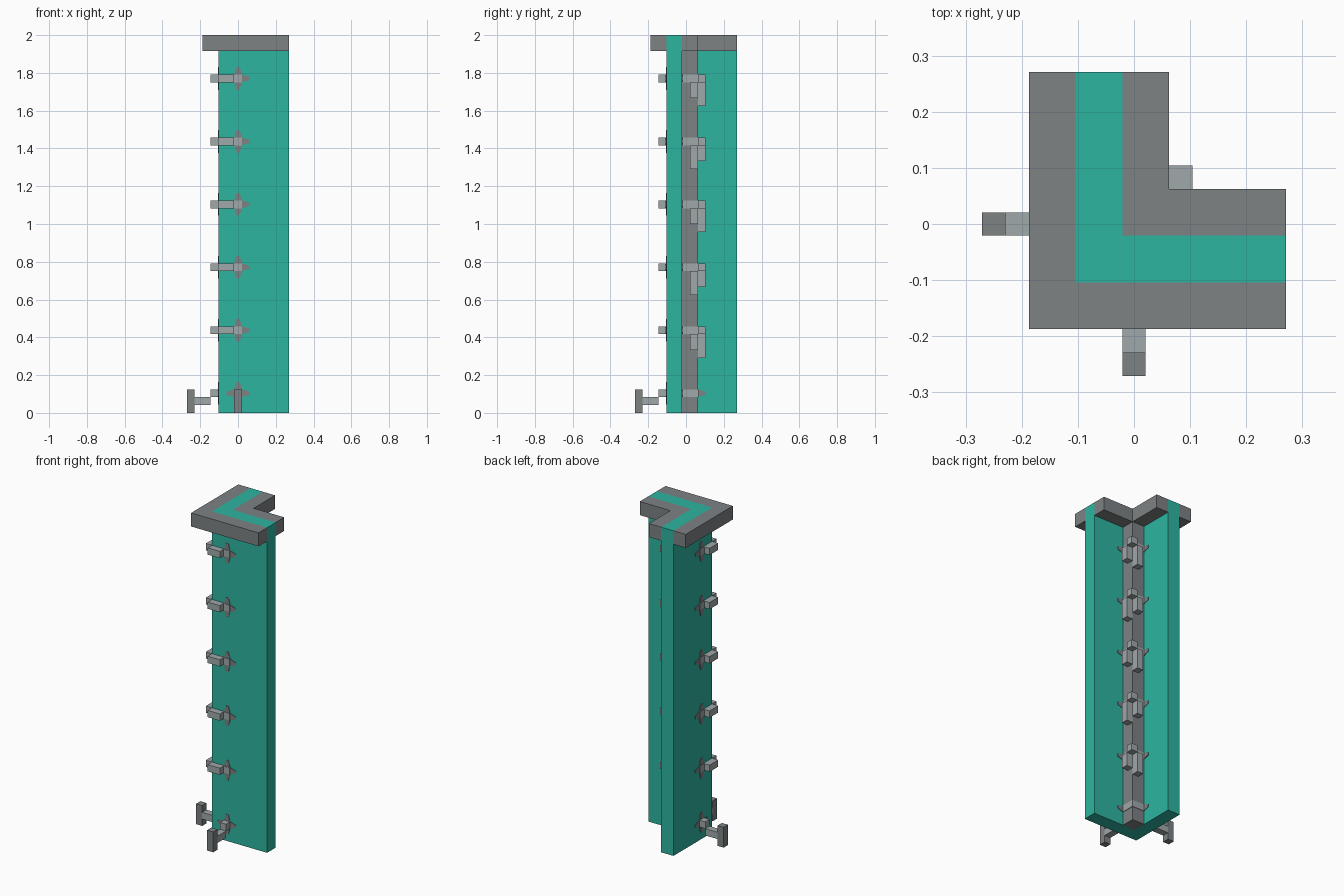
import bpy
import bmesh

cube = bpy.data.objects.get("Cube")
if cube:
    bpy.data.objects.remove(cube, do_unlink=True)

# Everything sits on a grid of 24 cells per unit, counted from the low corner.
CELL = 1 / 24
HALF = 6.5
EPS = 0.07          # thickness of painted plates, in cells
ROWS = range(2, 43, 8)


def material(name, rgb):
    mat = bpy.data.materials.new(name)
    mat.use_nodes = True
    color = (*rgb, 1)
    mat.diffuse_color = color
    mat.node_tree.nodes["Principled BSDF"].inputs["Base Color"].default_value = color
    return mat


TEAL = material("teal", (0.026, 0.462, 0.352))
GREY = material("grey", (0.205, 0.223, 0.231))
LIGHT = material("light grey", (0.352, 0.392, 0.402))


def prism(profile, low, high, to_xyz):
    """Profile points (u, v) swept from low to high."""
    return [[to_xyz(u, v, w) for u, v in profile] for w in (low, high)]


def box(x, y, z):
    profile = [(x[0], y[0]), (x[1], y[0]), (x[1], y[1]), (x[0], y[1])]
    return prism(profile, z[0], z[1], lambda u, v, w: (u, v, w))


def angle_prism(a, b, low, high):
    """L-shaped prism between offsets a and b from the corner."""
    profile = [(a, a), (13, a), (13, b), (b, b), (b, 13), (a, 13)]
    return prism(profile, low, high, lambda u, v, w: (u, v, w))


def cross_plate(cx, face, cz, out):
    """Tapered cross on a wall face looking along y."""
    arm = [(-0.5, 0.5), (-0.2, 1.45), (0.2, 1.45)]
    profile = []
    for turn in range(4):
        profile += [(cx + u, cz + v) for u, v in arm]
        arm = [(v, -u) for u, v in arm]
    return prism(profile, face, face + out, lambda u, v, w: (u, w, v))


def swapped(solid):
    """Mirror across the diagonal of the corner."""
    return [[(y, x, z) for x, y, z in ring] for ring in solid]


def build(name, mat, solids, both=False):
    if both:
        solids = solids + [swapped(s) for s in solids]
    bm = bmesh.new()
    for low, high in solids:
        rings = [[bm.verts.new(((x - HALF) * CELL, (y - HALF) * CELL, z * CELL))
                  for x, y, z in ring] for ring in (low, high)]
        for ring in rings:
            bm.faces.new(ring)
        n = len(low)
        for i in range(n):
            j = (i + 1) % n
            bm.faces.new((rings[0][i], rings[0][j], rings[1][j], rings[1][i]))
    bmesh.ops.recalc_face_normals(bm, faces=bm.faces)
    mesh = bpy.data.meshes.new(name)
    bm.to_mesh(mesh)
    bm.free()
    mesh.materials.append(mat)
    obj = bpy.data.objects.new(name, mesh)
    bpy.context.collection.objects.link(obj)
    return obj


# Corner wall, inner post and cap
build("corner_wall", TEAL, [angle_prism(4, 6, 0, 48)])
build("inner_post", GREY, [box((6, 8), (6, 8), (0, 46))])
build("cap_outer", GREY, [angle_prism(2, 4, 46, 48)])
build("cap_inner", GREY, [angle_prism(6, 8, 46, 48)])

# Eyelets around every lacing hole, outside and inside
build("outer_eyelets", GREY,
      [cross_plate(6.5, 4, z + 0.5, -EPS) for z in ROWS], both=True)
build("inner_eyelets", GREY,
      [cross_plate(7.5, 6, z + 0.5, EPS) for z in ROWS], both=True)
build("eyelet_holes", LIGHT,
      [box((6, 7), (4 - 2 * EPS, 4), (z, z + 1)) for z in ROWS], both=True)

# Rope bands round the post and along the outside of the corner
build("post_bands", LIGHT,
      [box((6, 8 + EPS), (6, 8 + EPS), (z, z + 1)) for z in ROWS])
build("outer_rope", LIGHT,
      [box((4, 6), (3, 4), (z, z + 1)) for z in ROWS[1:]], both=True)

# Knots on the inside, with loose ends of alternating length
knots, ends = [], []
for i, z in enumerate(reversed(ROWS[1:])):
    left, right = (2, 3) if i % 2 == 0 else (3, 2)
    knots.append(box((8, 9), (8, 9), (z, z + 1)))
    ends.append(box((8, 9), (7, 8), (z - left, z)))
    ends.append(box((7, 8), (8, 9), (z - right, z)))
build("rope_knots", LIGHT, knots)
build("rope_ends", LIGHT, ends)

# Ground ropes tied to pegs
build("ground_rope", LIGHT,
      [box((6, 7), (3, 4), (2, 3)), box((6, 7), (1, 3), (1, 2))], both=True)
build("ground_pegs", GREY, [box((6, 7), (0, 1), (0, 3))], both=True)
